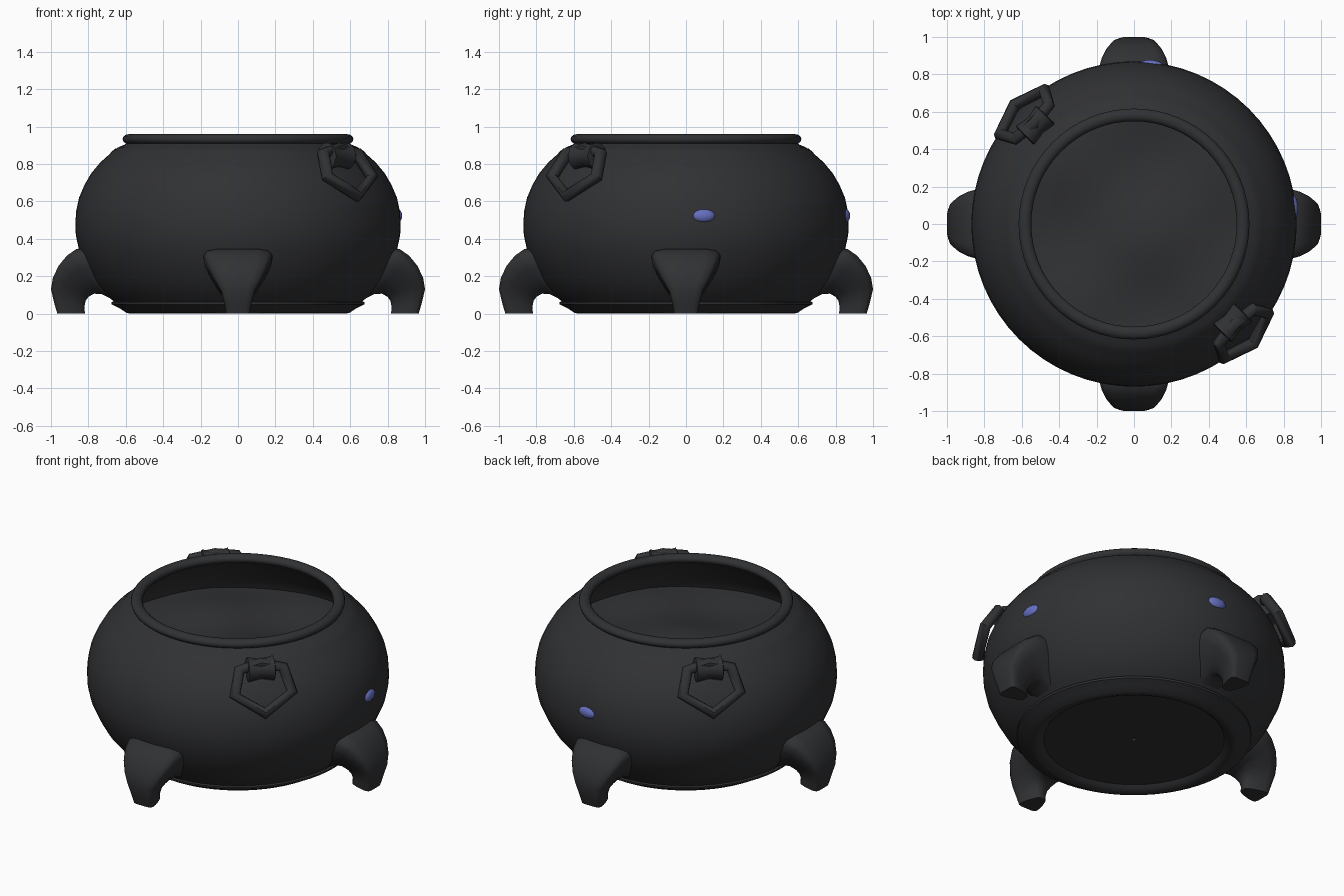
import bpy, bmesh, math
from mathutils import Vector, Matrix

if "Cube" in bpy.data.objects:
    bpy.data.objects.remove(bpy.data.objects["Cube"])


def material(name, color):
    m = bpy.data.materials.new(name)
    m.diffuse_color = (*color, 1)
    m.use_nodes = True
    m.node_tree.nodes["Principled BSDF"].inputs["Base Color"].default_value = m.diffuse_color
    return m


IRON = material("dark_iron", (0.03, 0.031, 0.034))
BLUE = material("blue_gem", (0.13, 0.16, 0.52))


def finish(bm, name, mat, angle=40):
    bmesh.ops.recalc_face_normals(bm, faces=bm.faces)
    me = bpy.data.meshes.new(name)
    bm.to_mesh(me)
    bm.free()
    ob = bpy.data.objects.new(name, me)
    bpy.context.collection.objects.link(ob)
    me.materials.append(mat)
    bpy.ops.object.select_all(action='DESELECT')
    ob.select_set(True)
    bpy.context.view_layer.objects.active = ob
    bpy.ops.object.shade_smooth_by_angle(angle=math.radians(angle))
    return ob


def loft(bm, rings, closed=False, caps=False):
    """Skin a list of closed point loops."""
    vs = [[bm.verts.new(p) for p in r] for r in rings]
    n = len(vs[0])
    for i in range(len(vs) if closed else len(vs) - 1):
        a, b = vs[i], vs[(i + 1) % len(vs)]
        for j in range(n):
            k = (j + 1) % n
            bm.faces.new((a[j], a[k], b[k], b[j]))
    if caps:
        bm.faces.new(vs[0])
        bm.faces.new(vs[-1])


def circle(r, z, n=64):
    return [Vector((r * math.cos(2 * math.pi * i / n), r * math.sin(2 * math.pi * i / n), z)) for i in range(n)]


def lathe(name, profile, closed=False, caps=False):
    bm = bmesh.new()
    loft(bm, [circle(r, z) for r, z in profile], closed, caps)
    return finish(bm, name, IRON)


# Pot: recessed base, foot ring, belly, shoulder step, neck, inner wall
lathe("pot_body", [
    (0.52, 0.03), (0.54, 0.012), (0.57, 0.0), (0.595, 0.004), (0.63, 0.027), (0.675, 0.05), (0.677, 0.062),
    (0.665, 0.066), (0.71, 0.105), (0.765, 0.17), (0.81, 0.25), (0.85, 0.34), (0.867, 0.42), (0.87, 0.48),
    (0.865, 0.55), (0.85, 0.62), (0.82, 0.69), (0.785, 0.75), (0.735, 0.81), (0.69, 0.85), (0.67, 0.872),
    (0.655, 0.88), (0.64, 0.89), (0.61, 0.902), (0.59, 0.915), (0.56, 0.91), (0.6, 0.875), (0.68, 0.81),
    (0.75, 0.73), (0.79, 0.66), (0.81, 0.58)])
lathe("pot_base", [(0.53, 0.03), (0.01, 0.03)], caps=False)

# Rolled rim
lathe("rim", [(0.583 + 0.034 * math.cos(t * math.pi / 6), 0.933 + 0.027 * math.sin(t * math.pi / 6))
              for t in range(12)], closed=True)

# Gently rippled contents
bm = bmesh.new()
rings = [circle(0.795 * i / 16, 0.65) for i in range(1, 17)]
for ring in rings:
    for p in ring:
        fade = 1 - (p.xy.length / 0.9) ** 2
        p.z += 0.035 * fade * math.sin(6 * p.x + 1) * math.cos(7 * p.y + 0.5)
loft(bm, rings)
bm.verts.ensure_lookup_table()
bm.faces.new(bm.verts[:64])
finish(bm, "contents", IRON)

# Legs: lofted wedge sections, given as outer point, inner point, half width
SECTIONS = [((0.76, 0.35), (0.62, 0.06), 0.17), ((0.865, 0.345), (0.69, 0.085), 0.185),
            ((0.915, 0.31), (0.73, 0.105), 0.172), ((0.96, 0.255), (0.77, 0.107), 0.15),
            ((0.99, 0.19), (0.8, 0.09), 0.12), ((1.0, 0.13), (0.815, 0.068), 0.09),
            ((0.982, 0.055), (0.822, 0.035), 0.072), ((0.966, 0.0), (0.818, 0.0), 0.064)]
SHAPE = [(0.6, 0), (0.9, 0.04), (1, 0.14), (0.95, 0.35), (0.75, 0.65), (0.5, 0.92), (0.3, 1)]
SHAPE += [(-w, t) for w, t in reversed(SHAPE)]
for i, name in enumerate(("right", "back", "left", "front")):
    bm = bmesh.new()
    rows = []
    for o, n, hw in SECTIONS:
        rows.append([Vector((o[0] + (n[0] - o[0]) * t, hw * w, o[1] + (n[1] - o[1]) * t)) for w, t in SHAPE])
    loft(bm, rows, caps=True)
    bm.transform(Matrix.Rotation(i * math.pi / 2, 4, 'Z'))
    finish(bm, name + "_leg", IRON, 50)

# Ring handles: hexagonal link leaning on the shoulder, held by a flared lug
HEX = [(0, -0.155), (0.168, -0.04), (0.128, 0.105), (0, 0.135), (-0.128, 0.105), (-0.168, -0.04)]
UP = Vector((-0.5, 0, 0.866))
OUT = Vector((0.866, 0, 0.5))
for name, ang in (("front_right", -45), ("back_left", 135)):
    rot = Matrix.Rotation(math.radians(ang), 4, 'Z')
    bm = bmesh.new()
    rows = []
    for t, s in HEX:
        c = Vector((0.825, t, 0.765)) + UP * s
        radial = (Vector((0, t, 0)) + UP * s).normalized()
        rows.append([c + 0.034 * (radial * math.cos(a * math.pi / 4) + OUT * math.sin(a * math.pi / 4))
                     for a in range(8)])
    loft(bm, rows, closed=True)
    bm.transform(rot)
    finish(bm, name + "_ring", IRON, 50)

    bm = bmesh.new()
    rows = []
    for y, r in ((-0.08, 0.06), (-0.075, 0.073), (0, 0.058), (0.075, 0.073), (0.08, 0.06)):
        rows.append([Vector((0.745 + r * math.cos(a * math.pi / 5), y, 0.842 + r * math.sin(a * math.pi / 5)))
                     for a in range(10)])
    loft(bm, rows, caps=True)
    bm.transform(rot)
    finish(bm, name + "_lug", IRON, 45)

# Blue gems on the right and back
for name, ang, side in (("right_gem", 0, 1), ("back_gem", 90, -1)):
    bm = bmesh.new()
    bmesh.ops.create_uvsphere(bm, u_segments=12, v_segments=8, radius=1)
    bm.transform(Matrix.Rotation(math.radians(ang), 4, 'Z')
                 @ Matrix.Translation((0.85, 0.095 * side, 0.523))
                 @ Matrix.Rotation(math.radians(6 * side), 4, 'Z')
                 @ Matrix.Diagonal((0.028, 0.064, 0.037, 1)))
    finish(bm, name, BLUE)
